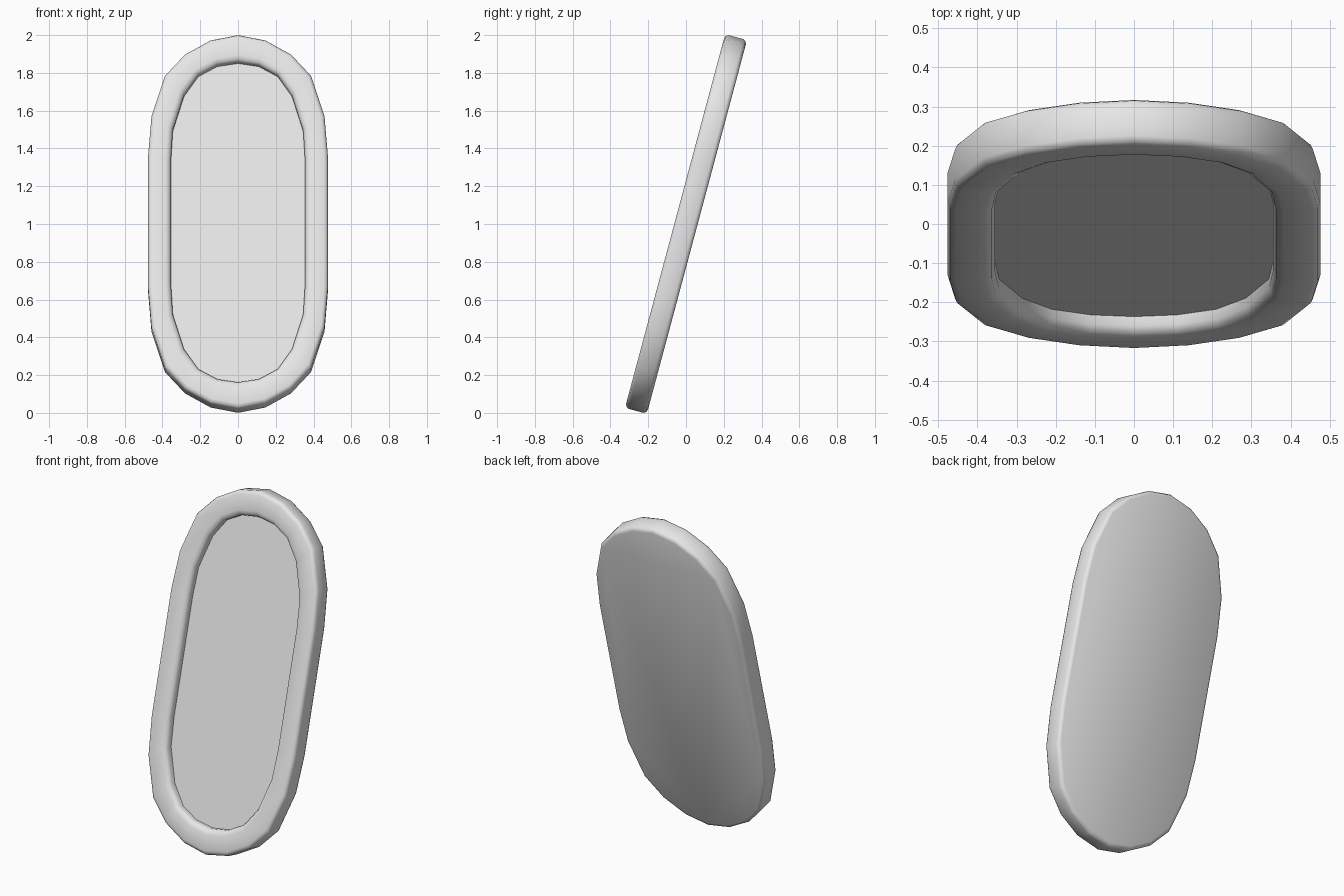
import bpy
import bmesh
import math
from mathutils import Matrix

old = bpy.data.objects.get("Cube")
if old:
    bpy.data.objects.remove(old, do_unlink=True)

grey = bpy.data.materials.new("light_grey")
grey.use_nodes = True
grey.diffuse_color = (0.8, 0.8, 0.8, 1)
grey.node_tree.nodes["Principled BSDF"].inputs["Base Color"].default_value = (0.8, 0.8, 0.8, 1)

# Upper right quarter of each oval, from the top centre down to the straight side
OUTER = [(0, 1.024), (.145, .995), (.28, .918), (.386, .802), (.458, .58), (.476, .36)]
INNER = [(0, .877), (.11, .86), (.21, .805), (.286, .695), (.345, .505), (.355, .34)]

LEAN = Matrix.Translation((0, 0, 1)) @ Matrix.Rotation(math.radians(-15), 4, 'X')


def full_oval(quarter):
    """Mirror a quarter outline into a closed loop."""
    right = quarter + [(x, -z) for x, z in reversed(quarter)]
    return right + [(-x, z) for x, z in reversed(right[1:-1])]


def lofted(name, section):
    """Loft rings; each section step is (blend from outer to inner, height to the front)."""
    bm = bmesh.new()
    rings = []
    for blend, front in section:
        ring = [bm.verts.new((a[0] + (b[0] - a[0]) * blend, -front,
                              a[1] + (b[1] - a[1]) * blend))
                for a, b in zip(full_oval(OUTER), full_oval(INNER))]
        rings.append(ring)
    count = len(rings[0])
    for low, high in zip(rings, rings[1:]):
        for i in range(count):
            j = (i + 1) % count
            bm.faces.new((low[i], low[j], high[j], high[i]))
    bm.faces.new(rings[0])
    bm.faces.new(rings[-1])
    bmesh.ops.recalc_face_normals(bm, faces=bm.faces)
    bm.transform(LEAN)
    mesh = bpy.data.meshes.new(name)
    bm.to_mesh(mesh)
    bm.free()
    mesh.materials.append(grey)
    obj = bpy.data.objects.new(name, mesh)
    bpy.context.collection.objects.link(obj)
    bpy.ops.object.select_all(action='DESELECT')
    obj.select_set(True)
    bpy.context.view_layer.objects.active = obj
    bpy.ops.object.shade_smooth_by_angle(angle=math.radians(50))
    return obj


# Rounded frame with a closed back and a recessed front
lofted("mirror_frame", [(.16, -.06), (.05, -.054), (0, -.04), (0, .04), (.05, .054), (.16, .06),
                        (.78, .06), (.93, .053), (1, .035), (1, 0)])

# Flat glass sitting in the recess
lofted("mirror_glass", [(.99, -.01), (.99, .01)])
